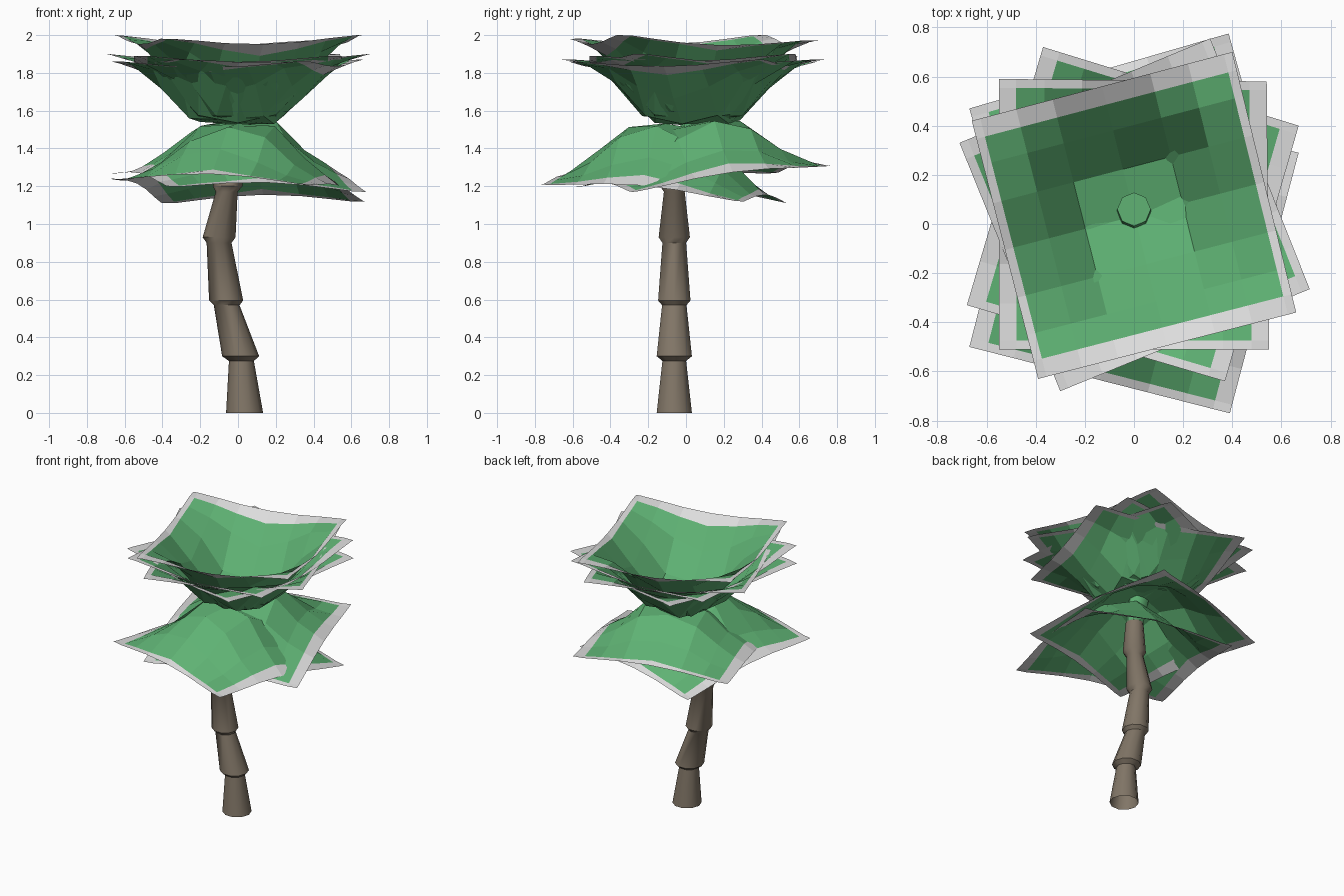
import bpy, bmesh, math, random
from mathutils import Vector

if "Cube" in bpy.data.objects:
    bpy.data.objects.remove(bpy.data.objects["Cube"])

random.seed(4)


def material(name, rgb):
    m = bpy.data.materials.new(name)
    m.diffuse_color = (*rgb, 1)
    m.use_nodes = True
    m.node_tree.nodes["Principled BSDF"].inputs["Base Color"].default_value = m.diffuse_color
    return m


GREEN = material("leaf_green", (0.115, 0.45, 0.175))
EDGE = material("leaf_edge_white", (0.72, 0.72, 0.72))
BARK = material("bark_brown", (0.22, 0.18, 0.135))


def make_object(name, bm, mats):
    bmesh.ops.recalc_face_normals(bm, faces=bm.faces[:])
    me = bpy.data.meshes.new(name)
    bm.to_mesh(me)
    bm.free()
    for m in mats:
        me.materials.append(m)
    ob = bpy.data.objects.new(name, me)
    bpy.context.collection.objects.link(ob)
    return ob


def loft(name, rings, mat, sides=10):
    """Stack of horizontal polygon rings (x, y, z, radius), open below."""
    bm = bmesh.new()
    loops = []
    for x, y, z, r in rings:
        loops.append([bm.verts.new((x + r * math.cos(2 * math.pi * i / sides),
                                    y + r * math.sin(2 * math.pi * i / sides), z))
                      for i in range(sides)])
    for a, b in zip(loops, loops[1:]):
        for i in range(sides):
            j = (i + 1) % sides
            bm.faces.new((a[i], a[j], b[j], b[i]))
    bm.faces.new(loops[-1])
    ob = make_object(name, bm, [mat])
    bpy.ops.object.select_all(action='DESELECT')
    bpy.context.view_layer.objects.active = ob
    ob.select_set(True)
    bpy.ops.object.shade_smooth_by_angle(angle=math.radians(42))
    return ob


# trunk: stacked tapering segments, each flaring out over the one below
Y = -0.062
loft("trunk", [
    (0.035, Y, 0.00, 0.098), (0.018, Y, 0.275, 0.066),
    (0.014, Y, 0.30, 0.098), (-0.06, Y, 0.57, 0.068),
    (-0.063, Y, 0.595, 0.09), (-0.10, Y, 0.90, 0.066),
    (-0.10, Y, 0.93, 0.087), (-0.06, Y, 1.17, 0.058),
    (-0.055, Y, 1.20, 0.078), (-0.03, -0.03, 1.40, 0.06)], BARK)
loft("crown_bud", [(-0.03, -0.03, 1.40, 0.06), (0.0, 0.04, 1.52, 0.07),
                   (0.0, 0.06, 1.58, 0.068)], GREEN, 8)


def lookup(table, r):
    for (r0, f0), (r1, f1) in zip(table, table[1:]):
        if r <= r1:
            return f0 + (f1 - f0) * (r - r0) / (r1 - r0)
    return table[-1][1]


CUP = [(0, 1.04), (0.5, 0.96), (0.68, 0.52), (0.82, 0.28), (1.0, 0.09), (1.3, 0.0), (2, 0)]
DOME = [(0, 1.0), (0.35, 0.95), (0.5, 0.75), (0.75, 0.4), (1.0, 0.11), (1.3, 0.0), (2, 0)]


def leaf_sheet(name, corners, centre_z, table, bu=0.87, bv=0.935):
    """Square sheet between four corners, pushed up or down in the middle."""
    c = [Vector(p) for p in corners]
    base = sum((p.z for p in c)) / 4
    us = [-1, -bu, -0.66, -0.38, 0.0, 0.37, 0.66, bu, 1]
    vs = [-1, -bv, -0.66, -0.37, 0.0, 0.36, 0.66, bv, 1]
    bm = bmesh.new()
    grid = []
    for v in vs:
        row = []
        for u in us:
            s, t = (u + 1) / 2, (v + 1) / 2
            p = c[0].lerp(c[1], s).lerp(c[3].lerp(c[2], s), t)
            p.z += (centre_z - base) * lookup(table, math.hypot(u, v))
            if max(abs(u), abs(v)) < 0.7:
                p.z += random.uniform(-0.018, 0.018)
            row.append(bm.verts.new(p))
        grid.append(row)
    n = len(us) - 1
    for j in range(n):
        for i in range(n):
            f = bm.faces.new((grid[j][i], grid[j][i + 1], grid[j + 1][i + 1], grid[j + 1][i]))
            # pale border around the green middle
            f.material_index = 1 if i in (0, n - 1) or j in (0, n - 1) else 0
    return make_object(name, bm, [GREEN, EDGE])


# upper leaves: four nested upturned cups
leaf_sheet("upper_leaf_top", [(-0.39, -0.63, 1.98), (0.66, -0.36, 2.0),
                              (0.40, 0.70, 1.97), (-0.66, 0.42, 2.0)],
           1.57, CUP, 0.935, 0.86)
leaf_sheet("upper_leaf_second", [(-0.30, -0.68, 1.87), (0.715, -0.265, 1.90),
                                 (0.31, 0.755, 1.87), (-0.71, 0.33, 1.90)],
           1.55, CUP, 0.935, 0.87)
leaf_sheet("upper_leaf_third", [(-0.55, -0.51, 1.89), (0.55, -0.51, 1.89),
                                (0.54, 0.58, 1.90), (-0.55, 0.59, 1.89)], 1.54, CUP)
leaf_sheet("upper_leaf_bottom", [(-0.68, -0.33, 1.86), (0.37, -0.64, 1.86),
                                 (0.67, 0.40, 1.87), (-0.37, 0.72, 1.86)], 1.53, CUP)

# lower leaves: two drooping domes
leaf_sheet("lower_leaf_top", [(-0.37, -0.58, 1.20), (0.68, -0.28, 1.17),
                              (0.385, 0.775, 1.31), (-0.67, 0.47, 1.27)], 1.55, DOME)
leaf_sheet("lower_leaf_bottom", [(-0.67, -0.50, 1.24), (0.39, -0.77, 1.21),
                                 (0.67, 0.29, 1.12), (-0.40, 0.55, 1.11)], 1.53, DOME)
